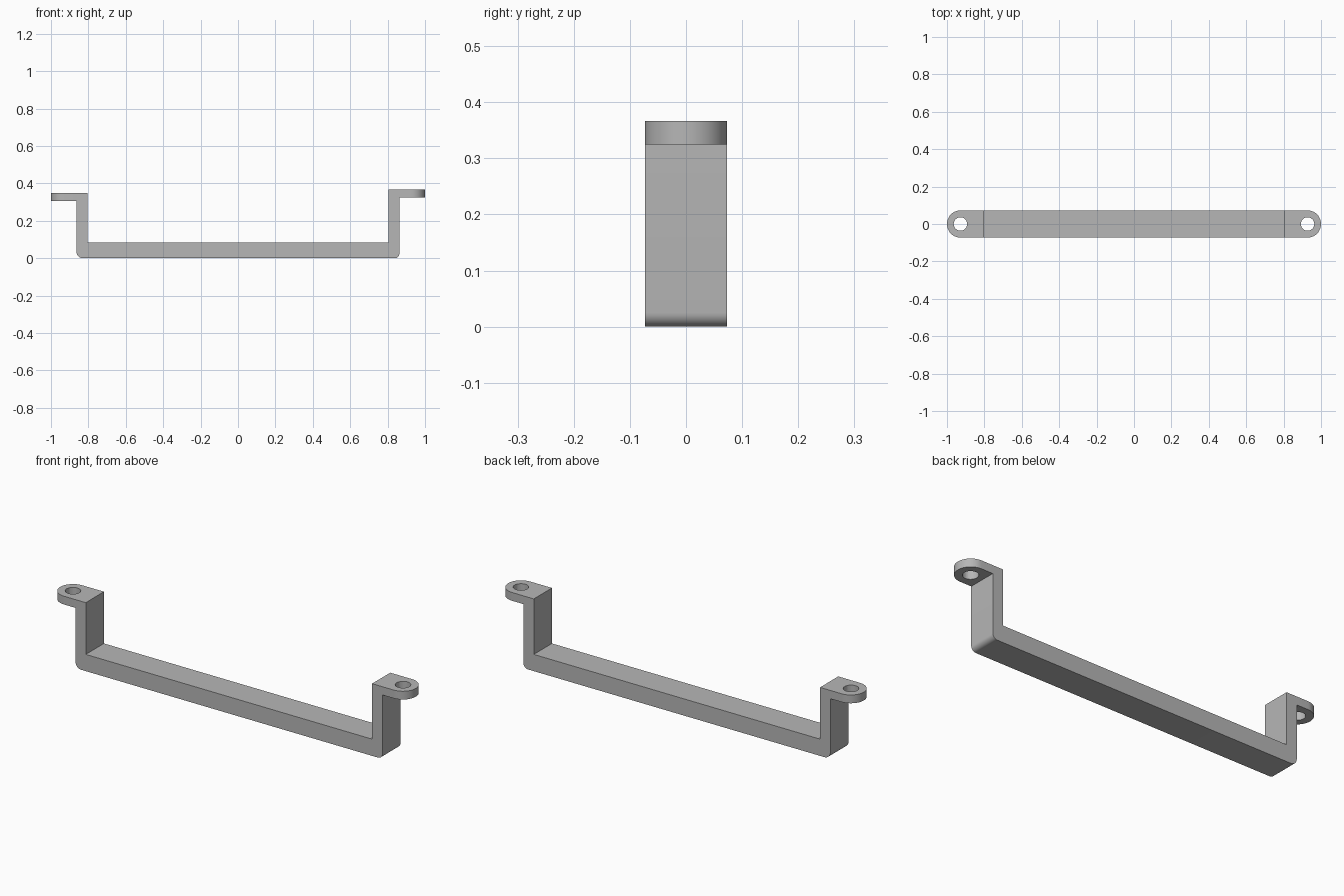
import bpy, bmesh
from math import sin, cos, pi

cube = bpy.data.objects.get("Cube")
if cube:
    bpy.data.objects.remove(cube, do_unlink=True)

HALF_W = 0.073            # half depth of the strap
LEG_IN, LEG_OUT = 0.805, 0.863
BAR_TOP = 0.085
TAB_T = 0.042
HOLE_X, HOLE_R = 0.928, 0.036
SIDES = {"right": (-1, 0.348, 0.033), "left": (1, 0.367, 0.025)}  # sign, top, corner radius

grey = bpy.data.materials.new("plain grey")
grey.use_nodes = True
grey.diffuse_color = (0.47, 0.47, 0.47, 1)
grey.node_tree.nodes["Principled BSDF"].inputs["Base Color"].default_value = grey.diffuse_color


def arc(cx, cy, r, a0, a1, n):
    return [(cx + r * cos(a0 + (a1 - a0) * i / n), cy + r * sin(a0 + (a1 - a0) * i / n))
            for i in range(n + 1)]


def prism(name, outline, place, move):
    """Extrude a flat outline, placed in space by place(), along move."""
    bm = bmesh.new()
    face = bm.faces.new([bm.verts.new(place(u, v)) for u, v in outline])
    out = bmesh.ops.extrude_face_region(bm, geom=[face])
    bmesh.ops.translate(bm, vec=move, verts=[g for g in out["geom"] if isinstance(g, bmesh.types.BMVert)])
    bmesh.ops.recalc_face_normals(bm, faces=bm.faces)
    mesh = bpy.data.meshes.new(name)
    bm.to_mesh(mesh)
    bm.free()
    mesh.materials.append(grey)
    obj = bpy.data.objects.new(name, mesh)
    bpy.context.collection.objects.link(obj)
    return obj


def smooth(obj):
    bpy.ops.object.select_all(action="DESELECT")
    obj.select_set(True)
    bpy.context.view_layer.objects.active = obj
    bpy.ops.object.shade_smooth_by_angle(angle=pi / 6)


# U-shaped strap: bar, two uprights and rounded lower corners
profile = []
for sign, top, r in SIDES.values():
    half = [(LEG_IN, BAR_TOP), (LEG_IN, top), (LEG_OUT, top)]
    half += arc(LEG_OUT - r, r, r, 0, -pi / 2, 8)
    half = [(sign * x, z) for x, z in half]
    profile += half if sign < 0 else half[::-1]
strap = prism("strap", profile, lambda x, z: (x, -HALF_W, z), (0, 2 * HALF_W, 0))
smooth(strap)

# Round-ended mounting tabs with a screw hole
for side, (sign, top, r) in SIDES.items():
    outline = [(LEG_OUT, -HALF_W)]
    outline += arc(1 - HALF_W, 0, HALF_W, -pi / 2, pi / 2, 24)
    outline += [(LEG_OUT, HALF_W)]
    tab = prism(side + "_tab", outline, lambda x, y: (sign * x, y, top - TAB_T), (0, 0, TAB_T))
    hole = prism(side + "_hole_cutter", arc(HOLE_X, 0, HOLE_R, 0, 2 * pi, 32)[:-1],
                 lambda x, y: (sign * x, y, top - 2 * TAB_T), (0, 0, 3 * TAB_T))
    hole.hide_render = True
    hole.hide_set(True)
    cut = tab.modifiers.new("screw hole", "BOOLEAN")
    cut.object = hole
    cut.operation = "DIFFERENCE"
    cut.solver = "EXACT"
    smooth(tab)
